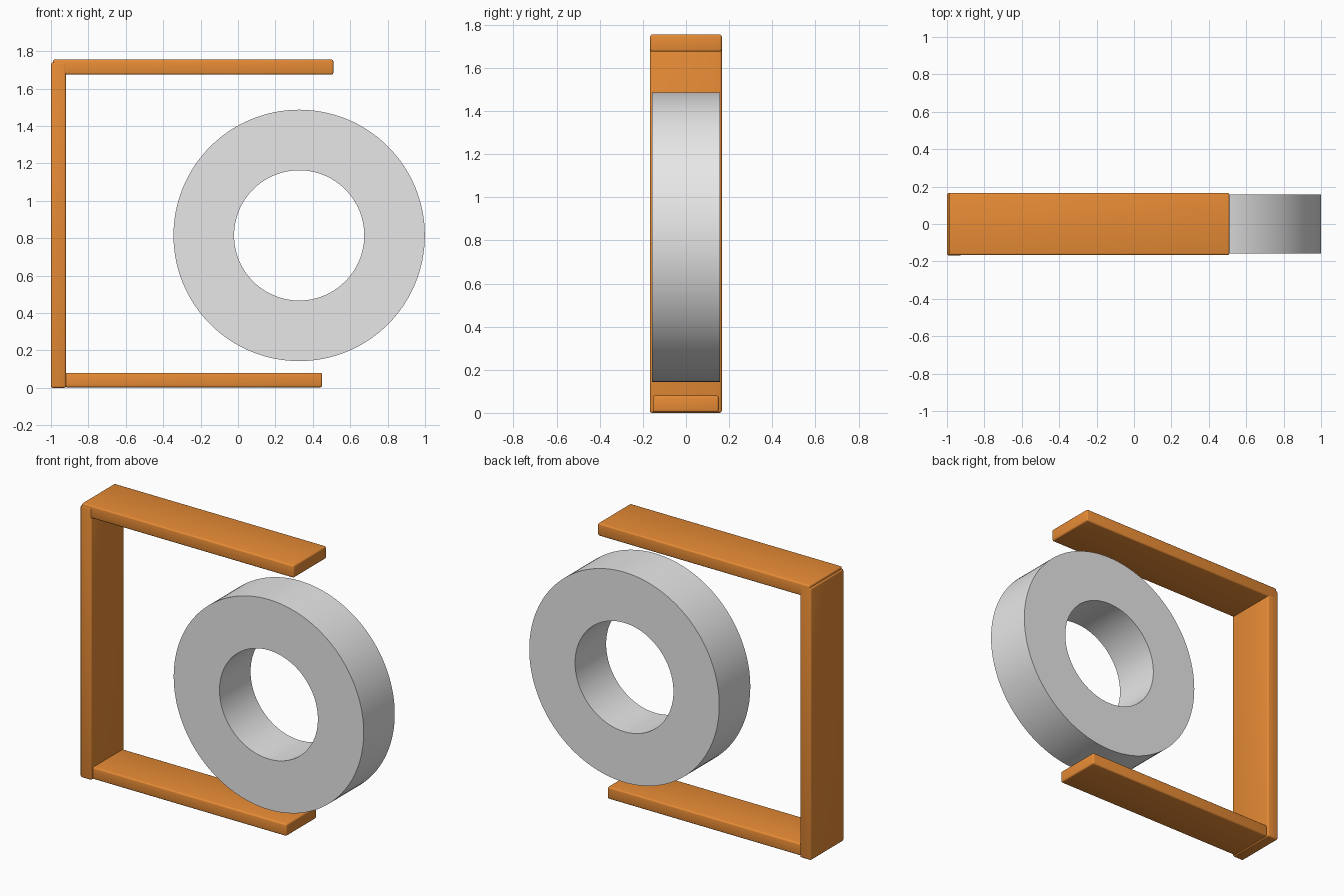
import bpy, bmesh, math

if "Cube" in bpy.data.objects:
    bpy.data.objects.remove(bpy.data.objects["Cube"])


def material(name, rgb):
    m = bpy.data.materials.new(name)
    m.diffuse_color = (*rgb, 1)
    m.use_nodes = True
    m.node_tree.nodes["Principled BSDF"].inputs["Base Color"].default_value = m.diffuse_color
    return m


orange = material("orange", (0.8, 0.26, 0.036))
grey = material("light grey", (0.8, 0.8, 0.8))


def finish(name, bm, mat):
    mesh = bpy.data.meshes.new(name)
    bmesh.ops.recalc_face_normals(bm, faces=bm.faces)
    bm.to_mesh(mesh)
    bm.free()
    mesh.materials.append(mat)
    ob = bpy.data.objects.new(name, mesh)
    bpy.context.collection.objects.link(ob)
    bpy.ops.object.select_all(action='DESELECT')
    ob.select_set(True)
    bpy.context.view_layer.objects.active = ob
    bpy.ops.object.shade_smooth_by_angle(angle=math.radians(35))
    return ob


def plank(name, lo, hi):
    """Box between two corners with small rounded edges."""
    bm = bmesh.new()
    bmesh.ops.create_cube(bm, size=1)
    for v in bm.verts:
        v.co = [(a + b) / 2 + c * (b - a) for a, b, c in zip(lo, hi, v.co)]
    bmesh.ops.bevel(bm, geom=bm.edges[:], offset=0.01, segments=3,
                    profile=0.5, affect='EDGES')
    return finish(name, bm, orange)


# Open frame of three planks
plank("back_post", (-1.0, -0.168, 0.0), (-0.92, 0.166, 1.74))
plank("top_bar", (-0.99, -0.166, 1.675), (0.51, 0.166, 1.755))
plank("bottom_bar", (-0.925, -0.154, 0.003), (0.45, 0.152, 0.08))

# Thick ring: a rectangle profile swept around the y axis
bm = bmesh.new()
cx, cz, inner, outer, half = 0.327, 0.815, 0.348, 0.672, 0.157
profile = [(inner, -half), (outer, -half), (outer, half), (inner, half)]
verts = [bm.verts.new((cx + r, y, cz)) for r, y in profile]
edges = [bm.edges.new((verts[i], verts[(i + 1) % 4])) for i in range(4)]
bmesh.ops.spin(bm, geom=verts + edges, cent=(cx, 0, cz), axis=(0, 1, 0),
               angle=2 * math.pi, steps=128)
bmesh.ops.remove_doubles(bm, verts=bm.verts, dist=1e-4)
finish("ring", bm, grey)
